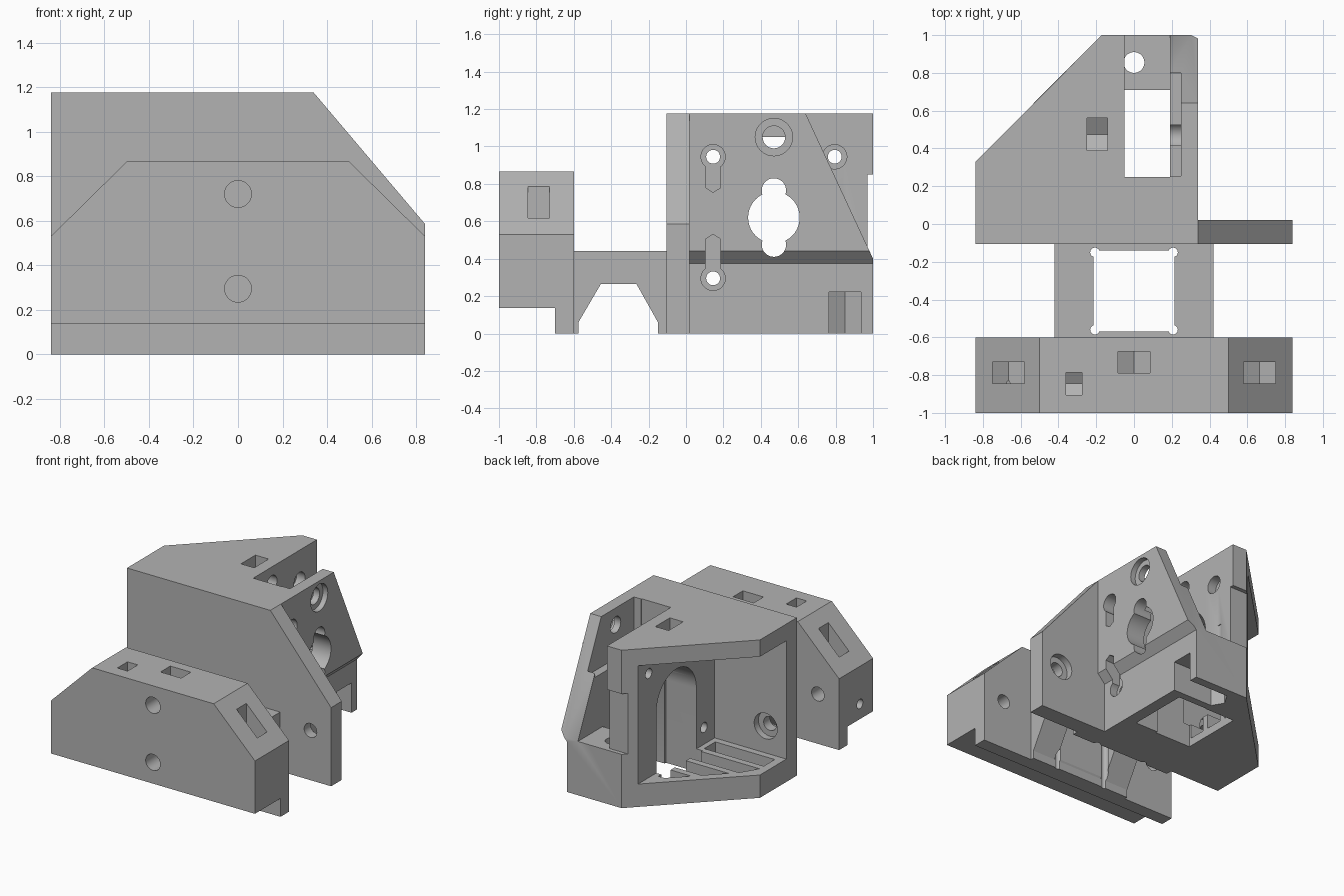
import bpy, bmesh, math

cube = bpy.data.objects.get("Cube")
if cube:
    bpy.data.objects.remove(cube, do_unlink=True)

grey = bpy.data.materials.new("plain_grey")
grey.use_nodes = True
grey.diffuse_color = (0.45, 0.45, 0.45, 1)
grey.node_tree.nodes["Principled BSDF"].inputs["Base Color"].default_value = (0.45, 0.45, 0.45, 1)


def prism(name, axis, pts, a, b):
    """Extrude a 2D outline along an axis, from a to b."""
    place = {"x": lambda p: (a, p[0], p[1]),
             "y": lambda p: (p[0], a, p[1]),
             "z": lambda p: (p[0], p[1], a)}[axis]
    bm = bmesh.new()
    face = bm.faces.new([bm.verts.new(place(p)) for p in pts])
    ext = bmesh.ops.extrude_face_region(bm, geom=[face])
    step = [(b - a) if k == axis else 0 for k in "xyz"]
    bmesh.ops.translate(bm, vec=step, verts=[v for v in ext["geom"] if isinstance(v, bmesh.types.BMVert)])
    bmesh.ops.recalc_face_normals(bm, faces=bm.faces)
    mesh = bpy.data.meshes.new(name)
    bm.to_mesh(mesh)
    bm.free()
    mesh.materials.append(grey)
    ob = bpy.data.objects.new(name, mesh)
    bpy.context.collection.objects.link(ob)
    return ob


def rect(u0, u1, v0, v1):
    return [(u0, v0), (u1, v0), (u1, v1), (u0, v1)]


def arc(u, v, r, start=0, sweep=360, n=40):
    count = n if sweep == 360 else n + 1
    angles = [math.radians(start + sweep * i / n) for i in range(count)]
    return [(u + r * math.cos(t), v + r * math.sin(t)) for t in angles]


def combine(target, tool, operation="DIFFERENCE"):
    mod = target.modifiers.new("combine", "BOOLEAN")
    mod.operation, mod.solver, mod.object = operation, "EXACT", tool
    bpy.context.view_layer.objects.active = target
    bpy.ops.object.modifier_apply(modifier=mod.name)
    bpy.data.objects.remove(tool, do_unlink=True)


def cut(target, axis, pts, a, b):
    combine(target, prism("cutter", axis, pts, a, b))


def nut_trap(target, axis, u0, u1, a, b, bottom, top):
    """Vertical slot with a V-shaped floor."""
    mid, rise = (u0 + u1) / 2, (u1 - u0) * 0.29
    cut(target, axis, [(u0, top), (u0, bottom + rise), (mid, bottom), (u1, bottom + rise), (u1, top)], a, b)


# Front block with bevelled shoulders and a rear lip
front = prism("front_block", "y", [(-0.84, 0), (0.84, 0), (0.84, 0.53), (0.5, 0.865),
                                   (-0.5, 0.865), (-0.84, 0.53)], -1, -0.6)
cut(front, "x", rect(-1.1, -0.7, -0.1, 0.137), -1, 1)
for z in (0.72, 0.295):
    cut(front, "y", arc(0, z, 0.06), -1.1, -0.5)
nut_trap(front, "y", -0.085, 0.085, -0.79, -0.675, 0.21, 1)
for x in (-0.665, 0.665):
    cut(front, "y", arc(x, 0.37, 0.052), -0.8, -0.5)
    nut_trap(front, "y", x - 0.085, x + 0.085, -0.845, -0.73, 0.28, 1)
nut_trap(front, "x", -0.905, -0.785, -0.36, -0.275, 0.18, 1)
cut(front, "x", arc(-0.845, 0.25, 0.035), -1, -0.26)

# Bridge between the blocks, with a square window and relieved corners
bridge = prism("bridge", "x", [(-0.65, 0), (-0.575, 0), (-0.575, 0.06), (-0.455, 0.265), (-0.265, 0.265),
                               (-0.15, 0.06), (-0.15, 0), (-0.08, 0), (-0.08, 0.44), (-0.65, 0.44)], -0.42, 0.42)
cut(bridge, "z", rect(-0.215, 0.215, -0.568, -0.14), -0.1, 0.6)
for x in (-0.207, 0.207):
    for y in (-0.56, -0.15):
        cut(bridge, "z", arc(x, y, 0.025, n=20), -0.1, 0.6)

# Rear housing: cross plate joined to a body with a slanted back corner
housing = prism("rear_housing", "y", [(-0.84, 0), (0.84, 0), (0.84, 0.585), (0.34, 1.175), (-0.84, 1.175)],
                -0.105, 0.02)
body = prism("body", "z", [(-0.84, -0.05), (0.34, -0.05), (0.34, 0.98), (0.31, 1),
                           (-0.17, 1), (-0.84, 0.33)], 0, 1.175)
combine(housing, body, "UNION")

# Undercut along the lower right side
cut(housing, "y", [(0.28, -0.1), (0.28, 0.375), (0.34, 0.44), (0.5, 0.44), (0.5, -0.1)], 0.02, 1.1)

# Side pocket, with shallow slots in its floor
cut(housing, "z", rect(-1, -0.25, 0.02, 1.1), 0.17, 1.05)
for y0, y1 in ((0.07, 0.2), (0.25, 0.38), (0.43, 0.56), (0.61, 0.74)):
    low0, low1 = max(-0.78, y0 - 1.08), max(-0.78, y1 - 1.08)
    cut(housing, "z", [(low0, y0), (-0.29, y0), (-0.29, y1), (low1, y1)], 0.06, 0.3)

# Arched opening down through the floor
cut(housing, "x", [(0.235, -0.1), (0.705, -0.1)] + arc(0.47, 0.62, 0.235, 0, 180), -0.3, 0.0)

# Central slot, sloped wall end and inner wall recess
cut(housing, "z", rect(-0.05, 0.19, 0.25, 0.71), -0.1, 1.3)
cut(housing, "z", rect(-0.05, 0.19, 0.5, 1.1), 0.4, 1.3)
cut(housing, "x", [(0.64, 1.175), (1, 0.4), (1.1, 0.4), (1.1, 1.3), (0.582, 1.3)], 0.1, 0.5)
cut(housing, "z", rect(0.1, 0.25, 0.255, 0.8), 0.8, 1.3)
cut(housing, "z", rect(-0.3, 0, 0.97, 1.1), 0.4, 0.85)

# Keyed round opening in the right wall
for z, r in ((0.62, 0.138), (0.765, 0.065), (0.475, 0.065)):
    cut(housing, "x", arc(0.47, z, r), 0.1, 0.5)

# Cross screws with head recesses and pointed slots
for z, end in ((0.945, 0.755), (0.295, 0.53)):
    side = 1 if end > z else -1
    cut(housing, "x", arc(0.145, z, 0.037), -0.4, 0.5)
    cut(housing, "x", arc(0.145, z, 0.065), 0.22, 0.5)
    cut(housing, "x", [(0.105, z), (0.185, z), (0.185, end - side * 0.025), (0.145, end),
                       (0.105, end - side * 0.025)], 0.22, 0.5)
cut(housing, "x", arc(0.795, 0.945, 0.037), -0.4, 0.1)
cut(housing, "x", arc(0.795, 0.945, 0.065), -0.12, 0.1)
cut(housing, "x", arc(0.47, 1.05, 0.06), -0.4, 0.5)
cut(housing, "x", arc(0.47, 1.05, 0.1), 0.3, 0.5)
nut_trap(housing, "x", 0.39, 0.56, -0.249, -0.14, 0.95, 1.3)

# Plate screws with head recesses
for x in (-0.67, 0.67):
    cut(housing, "y", arc(x, 0.37, 0.052), -0.3, 0.1)
    cut(housing, "y", arc(x, 0.37, 0.095), -0.03, 0.1)

# Upright screw with a nut slot entering from the side
cut(housing, "z", arc(0, 0.855, 0.055), 0.1, 0.6)
cut(housing, "z", [(0.5, 0.765), (0.5, 0.935), (-0.05, 0.935), (-0.1, 0.85), (-0.05, 0.765)], -0.1, 0.222)

# Smooth the round bores, keep the flat edges sharp
for ob in (front, bridge, housing):
    bpy.ops.object.select_all(action="DESELECT")
    ob.select_set(True)
    bpy.context.view_layer.objects.active = ob
    bpy.ops.object.shade_smooth_by_angle(angle=math.radians(25))
